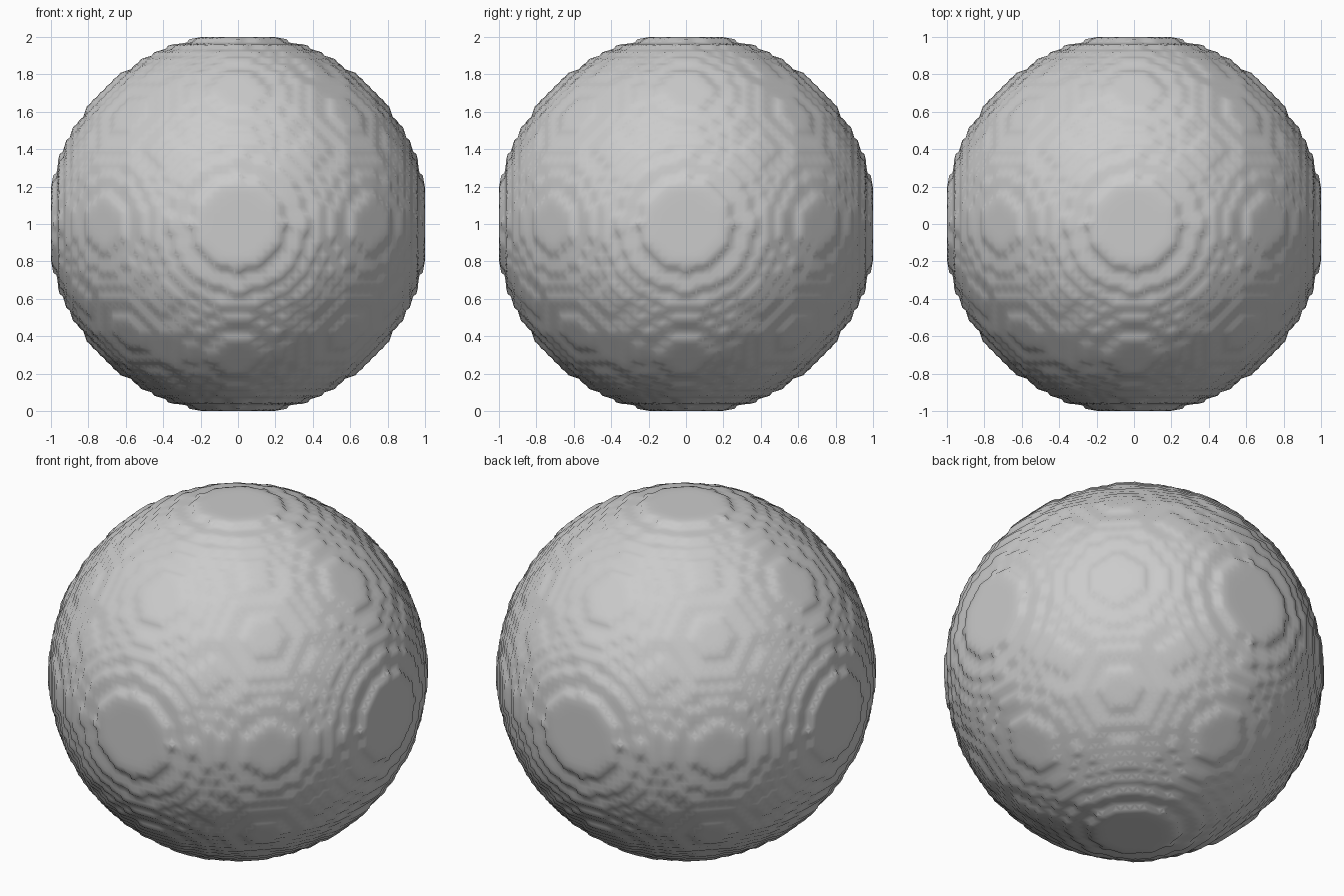
import bpy
import bmesh
from itertools import product
from mathutils import Vector

cube = bpy.data.objects.get("Cube")
if cube:
    bpy.data.objects.remove(cube)

LAYERS = 27                      # cells from the centre to each pole
CELL = 2 / (2 * LAYERS + 1)      # cell size
REACH = 27.9                     # ball radius in cells

# Plain grey material
grey = bpy.data.materials.new("plain_grey")
grey.use_nodes = True
colour = (0.6, 0.6, 0.6, 1)
grey.diffuse_color = colour
grey.node_tree.nodes["Principled BSDF"].inputs["Base Color"].default_value = colour


def inside(cell):
    return sum(c * c for c in cell) <= REACH * REACH


# Terraced ball: the outer faces of all the cells inside the radius
bm = bmesh.new()
corners = {}


def corner(key):
    if key not in corners:
        corners[key] = bm.verts.new(Vector(key) * CELL / 2 + Vector((0, 0, 1)))
    return corners[key]


span = range(-LAYERS, LAYERS + 1)
for cell in product(span, repeat=3):
    if not inside(cell):
        continue
    for axis, side in product(range(3), (-1, 1)):
        beyond = list(cell)
        beyond[axis] += side
        if abs(beyond[axis]) <= LAYERS and inside(beyond):
            continue
        ring = []
        for u, v in ((-1, -1), (1, -1), (1, 1), (-1, 1)):
            key = [2 * c for c in cell]
            key[axis] += side
            key[(axis + 1) % 3] += u
            key[(axis + 2) % 3] += v
            ring.append(corner(tuple(key)))
        bm.faces.new(ring if side > 0 else ring[::-1])

mesh = bpy.data.meshes.new("ball")
bm.to_mesh(mesh)
bm.free()
mesh.materials.append(grey)
mesh.shade_smooth()
ball = bpy.data.objects.new("ball", mesh)
bpy.context.collection.objects.link(ball)

# Soften the steps into faint rings around the six poles
soften = ball.modifiers.new("soften", 'SMOOTH')
soften.factor = 0.5
soften.iterations = 6
